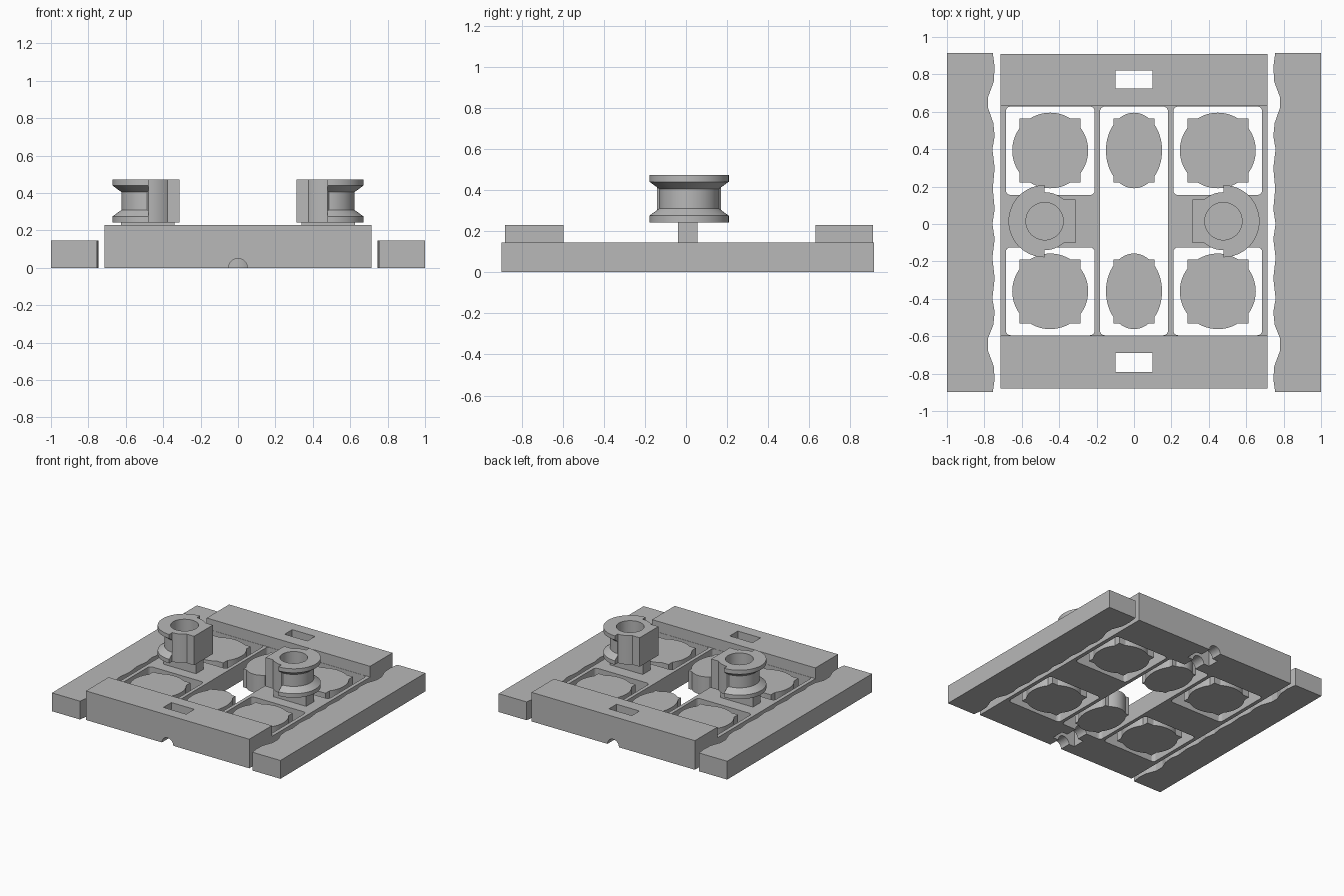
import bpy, bmesh
from math import sin, cos, pi, radians
from mathutils import Matrix

cube = bpy.data.objects.get("Cube")
if cube:
    bpy.data.objects.remove(cube, do_unlink=True)

GREY = (0.48, 0.48, 0.48, 1)
grey = bpy.data.materials.new("plain_grey")
grey.use_nodes = True
grey.diffuse_color = GREY
grey.node_tree.nodes["Principled BSDF"].inputs["Base Color"].default_value = GREY

DECK, BAR = 0.145, 0.23


def finish(bm, name):
    bmesh.ops.recalc_face_normals(bm, faces=bm.faces)
    mesh = bpy.data.meshes.new(name)
    bm.to_mesh(mesh)
    bm.free()
    mesh.materials.append(grey)
    ob = bpy.data.objects.new(name, mesh)
    bpy.context.collection.objects.link(ob)
    return ob


def prism(name, pts, lo, hi, axes="xyz"):
    """Extrude a 2D outline along the third named axis."""
    bm = bmesh.new()
    order = ["xyz".index(a) for a in axes]

    def vert(p, h):
        co = [0, 0, 0]
        for i, v in zip(order, (p[0], p[1], h)):
            co[i] = v
        return bm.verts.new(co)

    bottom = [vert(p, lo) for p in pts]
    top = [vert(p, hi) for p in pts]
    bm.faces.new(bottom)
    bm.faces.new(top)
    n = len(pts)
    for i in range(n):
        j = (i + 1) % n
        bm.faces.new((bottom[i], bottom[j], top[j], top[i]))
    return finish(bm, name)


def rect(x0, x1, y0, y1):
    return [(x0, y0), (x1, y0), (x1, y1), (x0, y1)]


def oval(cx, cy, rx, ry, n=64):
    return [(cx + rx * cos(2 * pi * i / n), cy + ry * sin(2 * pi * i / n)) for i in range(n)]


def rounded(x0, x1, y0, y1, r=0.025):
    pts = []
    corners = [(x1 - r, y1 - r), (x0 + r, y1 - r), (x0 + r, y0 + r), (x1 - r, y0 + r)]
    for q, (cx, cy) in enumerate(corners):
        for k in range(5):
            a = (q + k / 4) * pi / 2
            pts.append((cx + r * cos(a), cy + r * sin(a)))
    return pts


def lathe(name, profile, steps=64):
    bm = bmesh.new()
    verts = [bm.verts.new((r, 0, z)) for r, z in profile]
    edges = [bm.edges.new(p) for p in zip(verts, verts[1:])]
    bmesh.ops.spin(bm, geom=verts + edges, cent=(0, 0, 0), axis=(0, 0, 1),
                   angle=2 * pi, steps=steps, use_duplicate=False)
    bmesh.ops.remove_doubles(bm, verts=bm.verts, dist=1e-5)
    return finish(bm, name)


def combine(ob, other, operation):
    """Apply a boolean and throw the helper away."""
    mod = ob.modifiers.new("bool", "BOOLEAN")
    mod.operation, mod.solver, mod.object = operation, "EXACT", other
    graph = bpy.context.evaluated_depsgraph_get()
    mesh = bpy.data.meshes.new_from_object(ob.evaluated_get(graph))
    ob.modifiers.clear()
    ob.data = mesh
    bpy.data.objects.remove(other, do_unlink=True)


def smooth(ob):
    bpy.ops.object.select_all(action="DESELECT")
    ob.select_set(True)
    bpy.context.view_layer.objects.active = ob
    bpy.ops.object.shade_smooth_by_angle(angle=radians(25))


# Frame: low deck between two raised end bars
section = [(-0.88, 0), (0.91, 0), (0.91, BAR), (0.63, BAR), (0.63, DECK),
           (-0.597, DECK), (-0.597, BAR), (-0.88, BAR)]
frame = prism("frame", section, -0.715, 0.715, "yzx")
cuts = [rounded(-0.182, 0.182, -0.595, 0.628)]
for s in (-1, 1):
    x0, x1 = sorted((s * 0.21, s * 0.685))
    cuts += [rounded(x0, x1, 0.155, 0.628), rounded(x0, x1, -0.595, -0.125)]
cuts += [rect(-0.1, 0.1, 0.725, 0.82), rect(-0.1, 0.1, -0.79, -0.69)]
for outline in cuts:
    combine(frame, prism("cutter", outline, -0.1, 0.4), "DIFFERENCE")
# Round groove under both end bars
combine(frame, prism("cutter", oval(0, 0, 0.05, 0.05, 32), -1.1, 1.1, "xzy"), "DIFFERENCE")

# Loose plugs standing in the windows
for row, cy in (("back", 0.393), ("front", -0.36)):
    for col, cx, rx, hx in (("right", -0.448, 0.203, 0.163),
                            ("middle", 0, 0.15, 0.11),
                            ("left", 0.448, 0.203, 0.163)):
        plug = prism(f"{row}_{col}_plug", oval(cx, cy, rx, 0.202), 0, DECK)
        block = prism("block", rect(cx - hx, cx + hx, cy - 0.171, cy + 0.171), 0, DECK)
        combine(plug, block, "UNION")
        smooth(plug)

# Side blocks with a scalloped inner edge
wave = [(0.914, 0.755), (0.84, 0.745), (0.76, 0.75), (0.68, 0.78), (0.62, 0.78),
        (0.54, 0.752), (0.47, 0.745), (0.40, 0.757), (0.30, 0.745), (0.19, 0.755),
        (0.08, 0.745), (0.0, 0.757), (-0.08, 0.745), (-0.18, 0.757), (-0.29, 0.745),
        (-0.40, 0.757), (-0.47, 0.745), (-0.54, 0.752), (-0.61, 0.78), (-0.68, 0.78),
        (-0.76, 0.75), (-0.83, 0.745), (-0.898, 0.755)]
for side, s in (("left", 1), ("right", -1)):
    outline = [(s * x, y) for y, x in wave] + [(s, -0.898), (s, 0.914)]
    prism(f"{side}_side_block", outline, 0, DECK)

# Half pulleys with a square inner block, each on a narrow stem
Z0, Z1 = 0.243, 0.472
groove = [(0, Z0), (0.193, Z0), (0.193, 0.275), (0.145, 0.31), (0.145, 0.405),
          (0.193, 0.44), (0.193, Z1), (0, Z1)]
for side, s in (("left", -1), ("right", 1)):
    # s points from the pulley towards the middle of the model
    name = "left" if s < 0 else "right"
    pulley = lathe(f"{name}_pulley", groove)
    combine(pulley, prism("cutter", rect(*sorted((0, s)), -1, 1), 0, 1), "DIFFERENCE")
    arc = [radians(49 + 41 * i / 8) for i in range(9)]
    upper = [(0.155 * cos(a), 0.155 * sin(a)) for a in arc]
    outline = [(0.165, -0.117), (0.165, 0.117)] + upper + [(-0.05, 0.09), (-0.05, -0.09)]
    outline += [(x, -y) for x, y in reversed(upper)]
    inner = prism("inner", [(s * x, y) for x, y in outline], Z0, Z1)
    combine(pulley, inner, "UNION")
    combine(pulley, prism("cutter", oval(0, 0, 0.1, 0.1, 48), 0.27, 0.6), "DIFFERENCE")
    pulley.data.transform(Matrix.Translation((-s * 0.478, 0.015, 0)))
    smooth(pulley)
    x0, x1 = sorted((-s * 0.34, -s * 0.625))
    prism(f"{name}_stem", rect(x0, x1, -0.04, 0.055), DECK, Z0)
